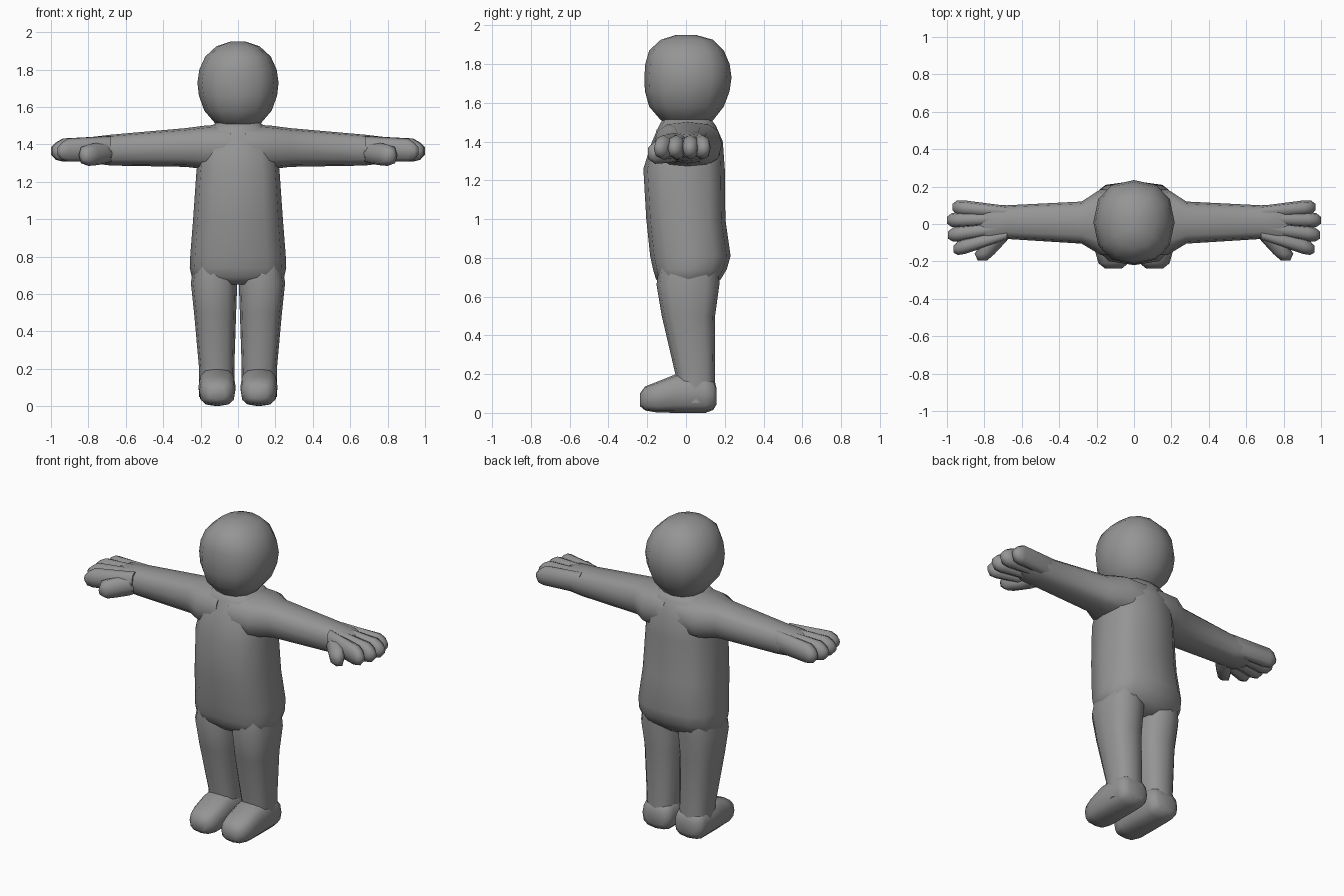
import bpy, bmesh, math

grey = bpy.data.materials.new("plain grey")
grey.diffuse_color = (0.3, 0.3, 0.3, 1)


def loft(name, axis, sections, sides=12, power=2.5, mirror=False):
    """Skin rounded rings along an axis; section = (position, a0, a1, b0, b1),
    where a and b are the ranges on the two other axes in x, y, z order."""
    bm = bmesh.new()
    others = [i for i in range(3) if i != axis]
    rings = []
    for pos, a0, a1, b0, b1 in sections:
        ring = []
        for k in range(sides):
            t = 2 * math.pi * k / sides
            c, s = math.cos(t), math.sin(t)
            u = math.copysign(abs(c) ** (2 / power), c)
            v = math.copysign(abs(s) ** (2 / power), s)
            co = [0, 0, 0]
            co[axis] = pos
            co[others[0]] = (a0 + a1) / 2 + u * (a1 - a0) / 2
            co[others[1]] = (b0 + b1) / 2 + v * (b1 - b0) / 2
            ring.append(bm.verts.new(co))
        rings.append(ring)
    for r, q in zip(rings, rings[1:]):
        for k in range(sides):
            j = (k + 1) % sides
            bm.faces.new((r[k], r[j], q[j], q[k]))
    bm.faces.new(rings[0])
    bm.faces.new(rings[-1])
    bmesh.ops.recalc_face_normals(bm, faces=bm.faces)
    mesh = bpy.data.meshes.new(name)
    bm.to_mesh(mesh)
    bm.free()
    mesh.materials.append(grey)
    ob = bpy.data.objects.new(name, mesh)
    bpy.context.collection.objects.link(ob)
    bpy.ops.object.select_all(action='DESELECT')
    ob.select_set(True)
    bpy.context.view_layer.objects.active = ob
    bpy.ops.object.shade_smooth_by_angle(angle=math.radians(65))
    if mirror:
        ob.modifiers.new("mirror", 'MIRROR')
    return ob


X, Y, Z = 0, 1, 2

# Head: rounded block, slightly deeper than wide
loft("head", Z, [
    (1.49, -0.07, 0.07, -0.07, 0.08),
    (1.51, -0.12, 0.12, -0.13, 0.14),
    (1.58, -0.18, 0.18, -0.19, 0.195),
    (1.66, -0.209, 0.209, -0.212, 0.225),
    (1.73, -0.217, 0.217, -0.215, 0.235),
    (1.80, -0.207, 0.207, -0.21, 0.225),
    (1.87, -0.175, 0.175, -0.19, 0.195),
    (1.925, -0.115, 0.115, -0.13, 0.14),
    (1.95, -0.04, 0.04, -0.05, 0.05)], power=2.3)

# Torso, from hips to neck
loft("torso", Z, [
    (0.65, -0.20, 0.20, -0.11, 0.13),
    (0.69, -0.247, 0.247, -0.155, 0.18),
    (0.74, -0.258, 0.258, -0.17, 0.21),
    (0.81, -0.255, 0.255, -0.185, 0.23),
    (1.00, -0.24, 0.24, -0.205, 0.203),
    (1.26, -0.222, 0.222, -0.22, 0.20),
    (1.40, -0.205, 0.205, -0.175, 0.19),
    (1.48, -0.165, 0.165, -0.14, 0.155),
    (1.515, -0.12, 0.12, -0.12, 0.13)], power=2.7)

# Legs
loft("leg", Z, [
    (0.05, 0.02, 0.208, -0.05, 0.153),
    (0.20, 0.02, 0.208, -0.055, 0.15),
    (0.50, 0.01, 0.235, -0.125, 0.15),
    (0.66, 0.004, 0.252, -0.152, 0.172),
    (0.76, 0.02, 0.235, -0.14, 0.17)], power=2.6, mirror=True)

# Feet
loft("foot", Y, [
    (-0.238, 0.065, 0.155, 0.035, 0.10),
    (-0.21, 0.03, 0.19, 0.012, 0.137),
    (-0.15, 0.015, 0.207, 0.002, 0.16),
    (-0.05, 0.012, 0.212, 0.0, 0.20),
    (0.10, 0.012, 0.212, 0.0, 0.20),
    (0.14, 0.02, 0.205, 0.015, 0.17),
    (0.158, 0.05, 0.17, 0.045, 0.13)], power=2.8, mirror=True)

# Arms with palm
loft("arm", X, [
    (0.04, -0.17, 0.18, 1.26, 1.51),
    (0.18, -0.165, 0.185, 1.268, 1.50),
    (0.28, -0.105, 0.12, 1.28, 1.487),
    (0.68, -0.08, 0.10, 1.287, 1.452),
    (0.78, -0.095, 0.105, 1.30, 1.44),
    (0.83, -0.09, 0.10, 1.32, 1.42)], power=2.7, mirror=True)

# Four fingers, fanned out: (name, base y, tip y, tip x)
for name, base, tip, end in [
        ("index_finger", -0.055, -0.135, 0.965),
        ("middle_finger", -0.015, -0.06, 0.995),
        ("ring_finger", 0.03, 0.02, 1.0),
        ("little_finger", 0.065, 0.09, 0.97)]:
    sections = []
    for f, half, low, high in [
            (0.0, 0.032, 1.31, 1.445), (0.8, 0.042, 1.308, 1.432),
            (0.92, 0.037, 1.318, 1.41), (1.0, 0.018, 1.345, 1.385)]:
        y = base + (tip - base) * f
        sections.append((0.68 + (end - 0.68) * f, y - half, y + half, low, high))
    loft(name, X, sections, sides=8, mirror=True)

# Thumbs
loft("thumb", Y, [
    (-0.03, 0.64, 0.76, 1.30, 1.43),
    (-0.09, 0.68, 0.81, 1.29, 1.41),
    (-0.16, 0.745, 0.852, 1.285, 1.40),
    (-0.195, 0.785, 0.835, 1.31, 1.37)], sides=8, mirror=True)
